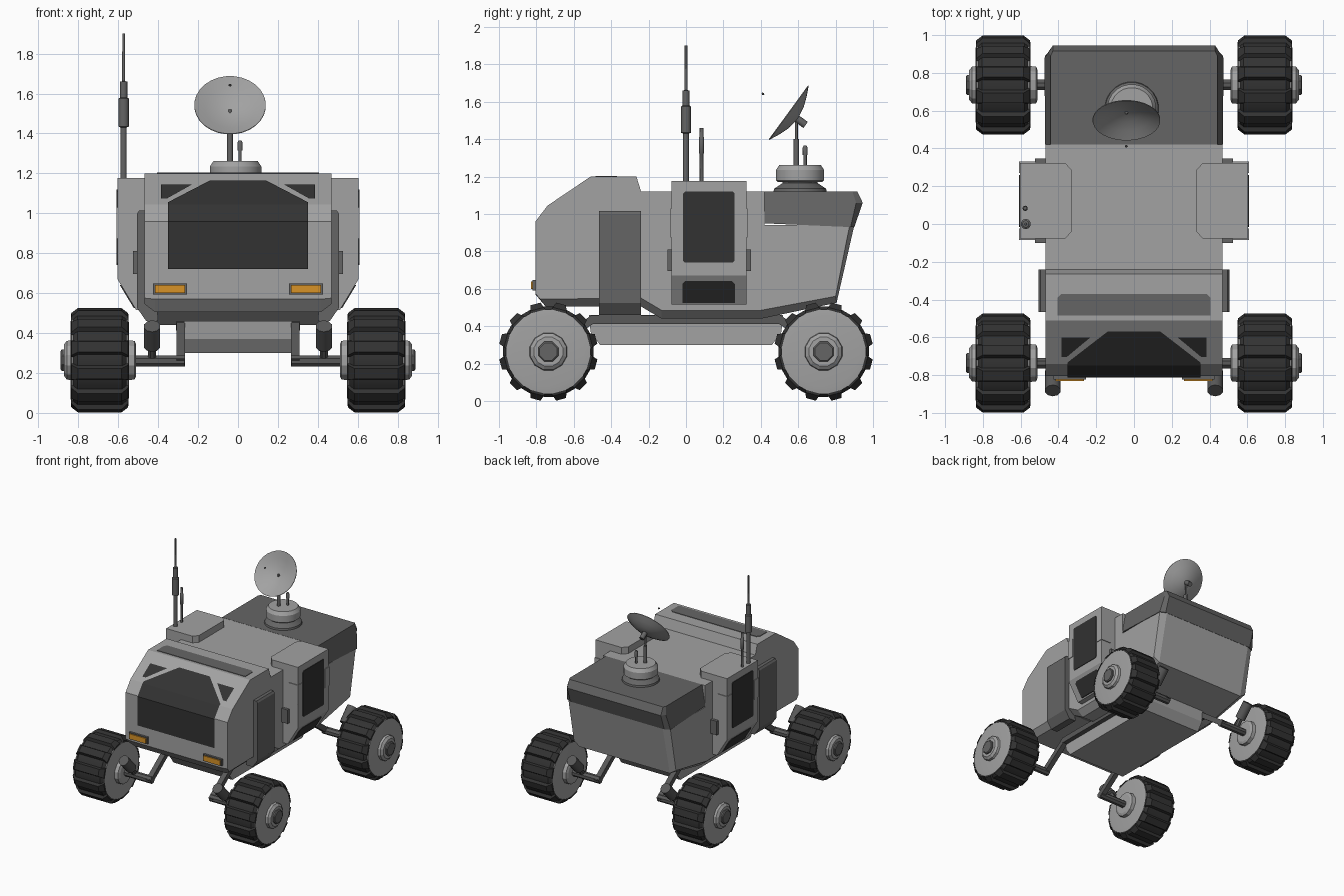
import bpy, bmesh, math
from mathutils import Vector

if "Cube" in bpy.data.objects:
    bpy.data.objects.remove(bpy.data.objects["Cube"])


def material(name, rgb):
    m = bpy.data.materials.new(name)
    m.diffuse_color = (*rgb, 1)
    m.use_nodes = True
    m.node_tree.nodes["Principled BSDF"].inputs["Base Color"].default_value = m.diffuse_color
    return m


LIGHT = material("light grey", (0.36, 0.36, 0.36))
DARK = material("dark grey", (0.13, 0.13, 0.13))
METAL = material("frame grey", (0.10, 0.10, 0.10))
GLASS = material("black glass", (0.032, 0.032, 0.032))
RUBBER = material("black rubber", (0.032, 0.032, 0.032))
ORANGE = material("orange lamp", (0.68, 0.29, 0.02))


# ---------- helpers ----------
def add_loft(bm, rows):
    """Skin closed rings of equal length and cap both ends."""
    rings = [[bm.verts.new(p) for p in row] for row in rows]
    n = len(rings[0])
    for a, b in zip(rings, rings[1:]):
        for i in range(n):
            bm.faces.new((a[i], a[(i + 1) % n], b[(i + 1) % n], b[i]))
    bm.faces.new(rings[0])
    bm.faces.new(rings[-1])


def finish(name, bm, mat, mirror="", smooth=None, recalc=True):
    if recalc:
        bmesh.ops.recalc_face_normals(bm, faces=bm.faces)
    me = bpy.data.meshes.new(name)
    bm.to_mesh(me)
    bm.free()
    me.materials.append(mat)
    if smooth:
        me.shade_smooth()
        me.set_sharp_from_angle(angle=math.radians(smooth))
    ob = bpy.data.objects.new(name, me)
    bpy.context.collection.objects.link(ob)
    if mirror:
        mod = ob.modifiers.new("mirror", 'MIRROR')
        mod.use_axis = ("x" in mirror, "y" in mirror, False)
    return ob


def loft(name, rows, mat, mirror="", smooth=None):
    bm = bmesh.new()
    add_loft(bm, rows)
    return finish(name, bm, mat, mirror, smooth)


def box(name, x, y, z, mat, mirror=""):
    return loft(name, [[(x[0], y[0], h), (x[1], y[0], h), (x[1], y[1], h), (x[0], y[1], h)]
                       for h in z], mat, mirror)


def lathe(name, origin, axis, rings, n, mat, mirror="", smooth=None):
    """Rings of (distance along axis, radius)."""
    q = Vector(axis).to_track_quat('Z', 'Y')
    rows = [[Vector(origin) + q @ Vector((r * math.cos(math.tau * (k + .5) / n),
                                          r * math.sin(math.tau * (k + .5) / n), t))
             for k in range(n)] for t, r in rings]
    return loft(name, rows, mat, mirror, smooth)


def rod(name, a, b, r, n, mat, mirror=""):
    d = Vector(b) - Vector(a)
    return lathe(name, a, d, [(0, r), (d.length, r)], n, mat, mirror, 40 if n > 8 else None)


# ---------- hull: side profile with chamfered lower edges ----------
top = [(.42, .94), (.42, 1.12), (-.24, 1.12), (-.265, 1.2), (-.51, 1.2), (-.74, 1.045), (-.805, .96)]
inner = [(-.805, .57), (-.75, .505), (-.24, .505), (-.13, .44), (.40, .44), (.805, .525), (.90, .94)] + top
outer = [(-.805, .575), (-.78, .545), (-.24, .55), (-.13, .485), (.40, .485), (.80, .56), (.875, .94)] + top
loft("hull", [[(x, y, z) for y, z in p] for x, p in
              ((-.468, outer), (-.415, inner), (.415, inner), (.468, outer))], LIGHT)

# ---------- rear deck box ----------
deck_in = [(.42, .95), (.90, .93), (.945, 1.06), (.915, 1.121), (.42, 1.121)]
deck_out = [(.42, .95), (.88, .93), (.91, 1.06), (.89, 1.121), (.42, 1.121)]
deck = []
for s, p in ((-1, deck_out), (-1, deck_in), (1, deck_in), (1, deck_out)):
    deck.append([(s * (.474 - .17 * (z - .93) if p is deck_out else .43), y, z) for y, z in p])
loft("rear_deck", deck, DARK)


# ---------- windscreen panels, folded over the nose ----------
def front_y(z):
    if z <= .96:
        return -.805
    if z <= 1.045:
        return -.805 + .065 * (z - .96) / .085
    return -.74 + .23 * (z - 1.045) / .155


def nose_panel(name, pts, mat, mirror=""):
    bm = bmesh.new()
    bm.faces.new([bm.verts.new((x, 0, z)) for x, z in pts])
    for h in (.96, 1.045):
        bmesh.ops.bisect_plane(bm, geom=bm.verts[:] + bm.edges[:] + bm.faces[:],
                               plane_co=(0, 0, h), plane_no=(0, 0, 1))
    for v in bm.verts:
        v.co.y = front_y(v.co.z) - .008
    bm.normal_update()
    for f in bm.faces:
        if f.normal.y > 0:
            f.normal_flip()
    finish(name, bm, mat, mirror, recalc=False)


nose_panel("windscreen", [(-.352, .72), (.352, .72), (.352, 1.055), (.14, 1.165),
                          (-.14, 1.165), (-.352, 1.055)], GLASS)
nose_panel("corner_window", [(.385, 1.075), (.385, 1.145), (.23, 1.145), (.355, 1.075)], GLASS, "x")

# roof strip and headlights
loft("roof_strip", [[(-.405, -.485, z), (.405, -.485, z), (.405, -.39, z), (.385, -.37, z),
                     (-.385, -.37, z), (-.405, -.39, z)] for z in (1.195, 1.204)], DARK)
box("headlight_housing", (.255, .425), (-.822, -.80), (.592, .648), DARK, "x")
box("headlight", (.265, .415), (-.83, -.81), (.60, .64), ORANGE, "x")

# ---------- side panels behind the cab nose ----------
side = [(.44, 1.015), (.495, 1.015), (.505, 1.0), (.505, .525), (.46, .46), (.40, .46)]
loft("side_panel", [[(x, y, z) for x, z in side] for y in (-.465, -.24)], DARK, "x")

# ---------- side door pods ----------
pod = [(.42, 1.12), (.604, 1.12), (.604, .67), (.51, .515), (.42, .515)]
loft("door_pod", [[(x, y, z) for x, z in pod] for y in (-.078, .324)], LIGHT, "x")
loft("door_roof", [[(.604, -.078, z), (.604, .324, z), (.365, .324, z), (.33, .285, z),
                    (.33, -.04, z), (.365, -.078, z)] for z in (1.10, 1.176)], LIGHT, "x")


def door_outline(x):
    return [(x, -.015, .75), (x, -.005, .74), (x, .25, .74), (x, .26, .75),
            (x, .26, 1.11), (x, .25, 1.12), (x, -.005, 1.12), (x, -.015, 1.11)]


loft("door_window", [door_outline(.60), door_outline(.609)], GLASS, "x")
slope = [(-.02, .525), (.262, .525), (.262, .625), (.245, .642), (-.003, .642), (-.02, .625)]
loft("lower_window", [[(.51 + (z - .515) * .094 / .155 + o, y, z) for y, z in slope]
                      for o in (-.003, .006)], GLASS, "x")
for i, (y0, y1) in enumerate(((-.084, -.025), (.271, .33))):
    box(f"door_corner_plate_{i}", (.52, .609), (y0, y1), (.873, 1.03), LIGHT, "x")
for i, (y0, y1) in enumerate(((-.10, -.07), (.32, .348))):
    box(f"door_hinge_{i}", (.46, .525), (y0, y1), (.695, .81), DARK, "x")

# ---------- underbody ----------
belly = [(-.52, .46), (-.51, .37), (-.46, .30), (.46, .30), (.51, .37), (.52, .46)]
loft("underbody", [[(x, y, z) for y, z in belly] for x in (-.27, .27)], LIGHT)

# ---------- suspension, mirrored to all corners ----------
rod("frame_rail", (.287, -.51, .435), (.287, .51, .435), .032, 4, METAL, "x")
rod("swing_arm", (.287, -.50, .437), (.287, -.755, .25), .03, 4, METAL, "xy")
rod("axle", (.268, -.736, .26), (.56, -.736, .26), .03, 8, METAL, "xy")
rod("damper", (.43, -.785, .335), (.43, -.882, .435), .042, 10, METAL, "xy")
rod("damper_rod", (.43, -.736, .27), (.43, -.80, .35), .022, 8, METAL, "xy")

# ---------- wheels ----------
WX, WY, WZ = .693, -.736, .264
C = (WX, WY, WZ)
lathe("tyre", C, (1, 0, 0), [(-.138, .222), (-.112, .243), (.112, .243), (.138, .222)],
      36, RUBBER, "xy", 30)
bm = bmesh.new()
lug = [(-.144, .222), (-.142, .235), (-.108, .264), (.108, .264), (.142, .235), (.144, .222)]
for k in range(12):
    a = math.tau * (k + .5) / 12
    u, t = Vector((0, math.cos(a), math.sin(a))), Vector((0, -math.sin(a), math.cos(a)))
    add_loft(bm, [[Vector((WX + x, WY, WZ)) + u * r + t * s * (.042 - (r - .222) * .35)
                   for x, r in lug] for s in (-1, 1)])
finish("tyre_lugs", bm, RUBBER, "xy")
lathe("wheel_disc", C, (1, 0, 0), [(-.146, .19), (-.141, .226), (.141, .226), (.146, .19)],
      36, LIGHT, "xy", 20)
lathe("wheel_hub", C, (1, 0, 0), [(-.183, .08), (-.175, .10), (-.14, .104), (.14, .104),
                                  (.165, .10), (.18, .08)], 12, LIGHT, "xy")
lathe("wheel_bolt", C, (1, 0, 0), [(.17, .058), (.19, .058), (.196, .05)], 8, DARK, "xy")

# ---------- dish turret ----------
T = (-.012, .61, 0)
lathe("turret_neck", T, (0, 0, 1), [(1.115, .145), (1.135, .14), (1.165, .095), (1.18, .095)],
      24, DARK, "", 30)
lathe("turret", T, (0, 0, 1), [(1.172, .12), (1.18, .13), (1.235, .13), (1.262, .112)],
      24, LIGHT, "", 30)
lathe("dish_mast", (-.04, .59, 0), (0, 0, 1), [(1.25, .015), (1.40, .015), (1.401, .008), (1.52, .008)],
      10, DARK, "", 40)
lathe("short_mast", (.01, .637, 0), (0, 0, 1), [(1.25, .009), (1.315, .009), (1.316, .013),
                                                (1.355, .013), (1.365, .008)], 10, DARK, "", 40)

# dish bowl with its feed
D = Vector((-.04, .549, 1.542))
N = Vector((0, -.81, .59)).normalized()
lathe("dish", D, N, [(-.057, .015), (-.048, .07), (-.028, .125), (-.002, .18), (.002, .179),
                     (-.022, .125), (-.041, .07), (-.05, .015)], 28, LIGHT, "", 50)
rod("dish_mount", D - N * .05, D - N * .112, .02, 10, DARK)
lathe("dish_feed", D + N * .17, N, [(-.007, .003), (0, .008), (.007, .003)], 8, DARK)

# ---------- antennas on the left door roof ----------
lathe("tall_antenna", (-.573, 0, 0), (0, 0, 1),
      [(1.17, .016), (1.43, .016), (1.435, .027), (1.575, .027), (1.58, .019),
       (1.66, .019), (1.662, .008), (1.9, .007)], 10, DARK, "", 40)
lathe("short_antenna", (-.576, .083, 0), (0, 0, 1),
      [(1.17, .01), (1.32, .01), (1.325, .014), (1.41, .014), (1.415, .01), (1.46, .01)],
      10, DARK, "", 40)
